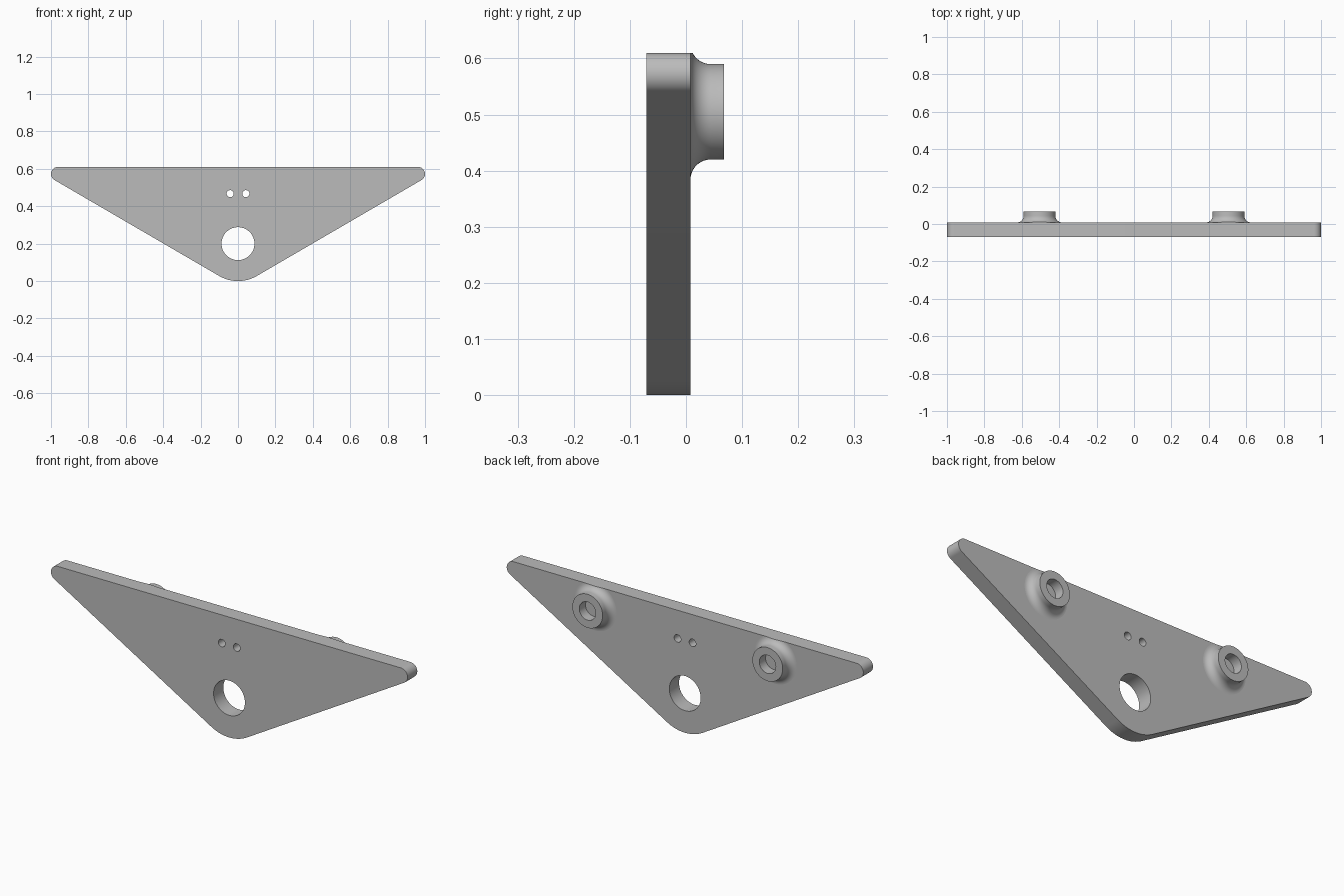
import bpy, bmesh, math
from mathutils import Matrix, Vector

if "Cube" in bpy.data.objects:
    bpy.data.objects.remove(bpy.data.objects["Cube"])

FRONT, BACK, TOP = -0.07, 0.008, 0.61

metal = bpy.data.materials.new("grey_metal")
metal.use_nodes = True
grey = (0.5, 0.5, 0.5, 1)
metal.diffuse_color = grey
metal.node_tree.nodes["Principled BSDF"].inputs["Base Color"].default_value = grey


def arc(cx, cz, r, start, end, n):
    """Points along an arc, angles in radians."""
    return [(cx + r * math.cos(start + (end - start) * i / n),
             cz + r * math.sin(start + (end - start) * i / n)) for i in range(n + 1)]


def circle(cx, cz, r, n):
    return arc(cx, cz, r, 0, math.tau, n)[:-1]


def smooth(obj):
    bpy.ops.object.select_all(action='DESELECT')
    obj.select_set(True)
    bpy.context.view_layer.objects.active = obj
    bpy.ops.object.shade_smooth_by_angle(angle=math.radians(30))


# Plate outline: rounded triangle with tangent sides
tip_r, low_r = 0.0375, 0.2
tip_x, tip_z = 1 - tip_r, TOP - tip_r
dx, dz = tip_x, tip_z - low_r
slope = math.atan2(dz, dx) + math.asin((low_r - tip_r) / math.hypot(dx, dz))
right = slope - math.pi / 2
outline = (arc(0, low_r, low_r, -math.pi - right, right, 24)
           + arc(tip_x, tip_z, tip_r, right, math.pi / 2, 16)
           + arc(-tip_x, tip_z, tip_r, math.pi / 2, math.pi - right, 16))

# Plate with its pivot hole and two small through holes
loops = [outline, circle(0, 0.2, 0.088, 64)]
loops += [circle(s * 0.042, 0.467, 0.019, 32) for s in (-1, 1)]
curve = bpy.data.curves.new("plate_profile", 'CURVE')
curve.dimensions = '2D'
curve.fill_mode = 'BOTH'
curve.extrude = (BACK - FRONT) / 2
for loop in loops:
    spline = curve.splines.new('POLY')
    spline.points.add(len(loop) - 1)
    for point, (x, z) in zip(spline.points, loop):
        point.co = (x, z, 0, 1)
    spline.use_cyclic_u = True
profile = bpy.data.objects.new("plate_profile", curve)
bpy.context.collection.objects.link(profile)
bpy.context.view_layer.update()
mesh = bpy.data.meshes.new_from_object(
    profile.evaluated_get(bpy.context.evaluated_depsgraph_get()))
bpy.data.objects.remove(profile)
mesh.transform(Matrix.Translation((0, (FRONT + BACK) / 2, 0))
               @ Matrix.Rotation(math.pi / 2, 4, 'X'))
bm = bmesh.new()
bm.from_mesh(mesh)
bmesh.ops.remove_doubles(bm, verts=bm.verts, dist=1e-5)
bmesh.ops.recalc_face_normals(bm, faces=bm.faces)
bm.to_mesh(mesh)
bm.free()
mesh.name = "plate"
mesh.materials.clear()
mesh.materials.append(metal)
plate = bpy.data.objects.new("plate", mesh)
bpy.context.collection.objects.link(plate)
smooth(plate)


# Flared boss with a blind bore, trimmed flush with the plate top
def boss(name, x):
    z, radius, bore, flare, end, floor = 0.505, 0.085, 0.046, 0.036, 0.068, 0.018
    section = [(0, BACK)]
    section += arc(radius + flare, BACK + flare, flare, -math.pi / 2, -math.pi, 10)
    section += [(radius, end), (bore, end), (bore, floor), (0, floor)]
    bm = bmesh.new()
    verts = [bm.verts.new((x + r, y, z)) for r, y in section]
    edges = [bm.edges.new(pair) for pair in zip(verts, verts[1:])]
    bmesh.ops.spin(bm, geom=verts + edges, cent=(x, 0, z), axis=(0, 1, 0),
                   angle=math.tau, steps=64)
    bmesh.ops.remove_doubles(bm, verts=bm.verts, dist=1e-5)
    bmesh.ops.bisect_plane(bm, geom=bm.verts[:] + bm.edges[:] + bm.faces[:],
                           plane_co=Vector((0, 0, TOP)), plane_no=Vector((0, 0, 1)),
                           clear_outer=True)
    bmesh.ops.holes_fill(bm, edges=[e for e in bm.edges if e.is_boundary], sides=0)
    bmesh.ops.recalc_face_normals(bm, faces=bm.faces)
    data = bpy.data.meshes.new(name)
    bm.to_mesh(data)
    bm.free()
    data.materials.append(metal)
    obj = bpy.data.objects.new(name, data)
    bpy.context.collection.objects.link(obj)
    smooth(obj)


for side, x in (("left", 0.505), ("right", -0.505)):
    boss(side + "_boss", x)
